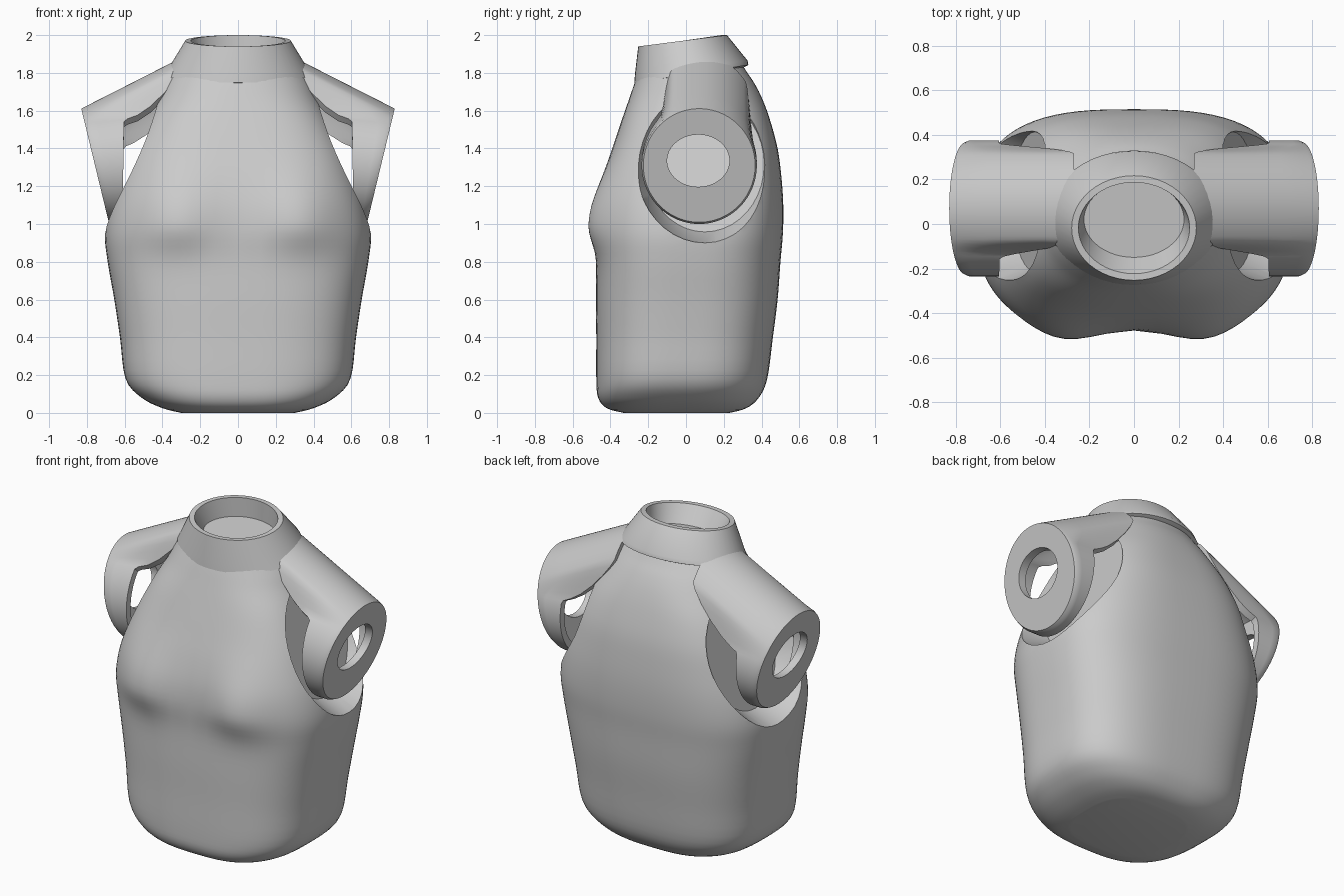
import bpy, bmesh, math

if "Cube" in bpy.data.objects:
    bpy.data.objects.remove(bpy.data.objects["Cube"])

def loft(name, rings, cap_start=True, cap_end=True, closed=False):
    """Skin a list of equal-length point rings."""
    bm = bmesh.new()
    vs = [[bm.verts.new(p) for p in r] for r in rings]
    n = len(vs[0])
    pairs = list(zip(vs, vs[1:]))
    if closed:
        pairs.append((vs[-1], vs[0]))
    for a, b in pairs:
        for i in range(n):
            j = (i + 1) % n
            bm.faces.new((a[i], a[j], b[j], b[i]))
    if not closed:
        if cap_start:
            bm.faces.new(vs[0][::-1])
        if cap_end:
            bm.faces.new(vs[-1])
    bmesh.ops.recalc_face_normals(bm, faces=bm.faces)
    me = bpy.data.meshes.new(name)
    bm.to_mesh(me)
    bm.free()
    ob = bpy.data.objects.new(name, me)
    bpy.context.collection.objects.link(ob)
    return ob

def smooth(ob, deg=35):
    bpy.ops.object.select_all(action='DESELECT')
    ob.select_set(True)
    bpy.context.view_layer.objects.active = ob
    bpy.ops.object.shade_smooth_by_angle(angle=math.radians(deg))

def sstep(a, b, t):
    t = max(0.0, min(1.0, (t - a) / (b - a)))
    return t * t * (3 - 2 * t)

def lerp(p, q, t):
    return tuple(a + (b - a) * t for a, b in zip(p, q))

def spow(v, e):
    return math.copysign(abs(v) ** e, v)

# Torso: height, half width, front y, back y
KEYS = [(0.0, .30, -.33, .23), (.025, .40, -.42, .32), (.08, .51, -.465, .385),
        (.18, .595, -.475, .43), (.4, .625, -.475, .46), (.6, .655, -.477, .485),
        (.8, .69, -.475, .50), (.95, .705, -.475, .513), (1.1, .68, -.465, .515),
        (1.25, .63, -.435, .505), (1.4, .57, -.39, .485), (1.55, .49, -.34, .445),
        (1.66, .43, -.302, .405), (1.74, .395, -.274, .365), (1.80, .36, -.25, .325),
        (1.84, .32, -.232, .30)]

def catmull(i, t):
    p = [KEYS[max(0, min(len(KEYS) - 1, i + k))] for k in (-1, 0, 1, 2)]
    return [.5 * (2 * b + (c - a) * t + (2 * a - 5 * b + 4 * c - d) * t * t
                  + (3 * b - a - 3 * c + d) * t ** 3) for a, b, c, d in zip(*p)]

def torso_ring(key, n=80):
    z, w, f, b = key
    e = 2 / (2.9 - .7 * sstep(1.5, 1.8, z))
    ring = []
    for i in range(n):
        a = 2 * math.pi * i / n
        x, s = w * spow(math.cos(a), e), spow(math.sin(a), e)
        y = (f + b) / 2 + s * (b - f) / 2
        if s < 0:  # chest bulges
            dz = (z - 1.0) / (.14 if z < 1.0 else .26)
            y -= .06 * math.exp(-((abs(x) - .33) / .2) ** 2 - dz * dz) * min(1, -s * 1.5)
        ring.append((x, y, z))
    return ring

sections = [catmull(i, k / 4) for i in range(len(KEYS) - 1) for k in range(4)] + [list(KEYS[-1])]
torso = loft("torso", [torso_ring(k) for k in sections])

# Armhole recesses cut into the torso sides
def cutter(side, n=40):
    rings = []
    for sc, outer in ((.86, False), (1.0, True)):
        r = []
        for i in range(n):
            a = 2 * math.pi * i / n
            y, z = .1 + .365 * sc * math.cos(a), 1.315 + .415 * sc * math.sin(a)
            x = (.70 if outer else .565) - .29 * (z - .9)
            r.append((side * x, y, z))
        rings.append(r)
    rings.append([(side * 1.2, p[1], p[2]) for p in rings[-1]])
    return loft("armhole_cutter", rings)

bpy.context.view_layer.objects.active = torso
for side in (-1, 1):
    cut = cutter(side)
    cut.hide_render = True
    mod = torso.modifiers.new("armhole", 'BOOLEAN')
    mod.operation, mod.solver, mod.object = 'DIFFERENCE', 'EXACT', cut
    bpy.ops.object.modifier_apply(modifier=mod.name)
    bpy.data.objects.remove(cut)
smooth(torso)

# Shoulder cuffs: tilted disc with a hole, its top running inward as a strap
def face_pt(a, sc=1.0, dx=0.0, hole=False):
    y, z = .07 + .305 * sc * math.sin(a), 1.31 + .31 * sc * math.cos(a)
    if hole:
        y, z = .065 + .165 * math.sin(a), 1.335 + .138 * math.cos(a)
    return (.757 + .242 * (z - 1.31) - dx, y, z)

def inner_pt(a, sc):
    d = math.degrees(a)
    d = d - 360 if d > 180 else d
    strap = 1 - (sstep(54, 74, d) if d > 0 else sstep(28, 48, -d))
    width = .07 + .16 * (1 + math.cos(a)) / 2
    x, y, z = face_pt(a)
    reach = width + max(0, x - .27 - width) * strap
    thick = 1 - sc
    return (x - reach, y - thick * .3 * math.sin(a),
            z + .49 * reach * max(strap, .3 * (1 + math.cos(a)) / 2)
            - thick * .31 * math.cos(a))

def cuff(name, side, n=120):
    ang = [2 * math.pi * i / n for i in range(n)]
    out_a, out_b = [face_pt(a, 1, .02) for a in ang], [inner_pt(a, 1) for a in ang]
    bore_a, bore_b = [face_pt(a, .86, .05) for a in ang], [inner_pt(a, .86) for a in ang]
    mix = lambda A, B, t: [lerp(p, q, t) for p, q in zip(A, B)]
    rings = [mix(out_b, out_a, t / 4) for t in range(5)]
    rings += [[face_pt(a, .97) for a in ang],
              [face_pt(a, hole=True) for a in ang],
              [face_pt(a, dx=.05, hole=True) for a in ang]]
    rings += [mix(bore_a, bore_b, t / 4) for t in range(5)]
    rings = [[(side * x, y, z) for x, y, z in r] for r in rings]
    smooth(loft(name, rings, closed=True))

cuff("shoulder_cuff_right", 1)
cuff("shoulder_cuff_left", -1)

# Neck collar: half width, centre y, half depth, centre z, backward rise
def oval(rx, cy, ry, cz, tilt, n=48):
    r = []
    for i in range(n):
        a = 2 * math.pi * i / n
        s = math.sin(a)
        r.append((rx * math.cos(a), cy + ry * s, cz + tilt * s))
    return r

collar = loft("neck_collar", [
    oval(.33, .03, .26, 1.78, .04), oval(.385, .028, .302, 1.795, .047),
    oval(.365, .028, .298, 1.83, .035), oval(.28, -.018, .235, 1.97, .03),
    oval(.25, -.018, .205, 1.97, .03), oval(.225, .02, .17, 1.86, .02)])
smooth(collar)
